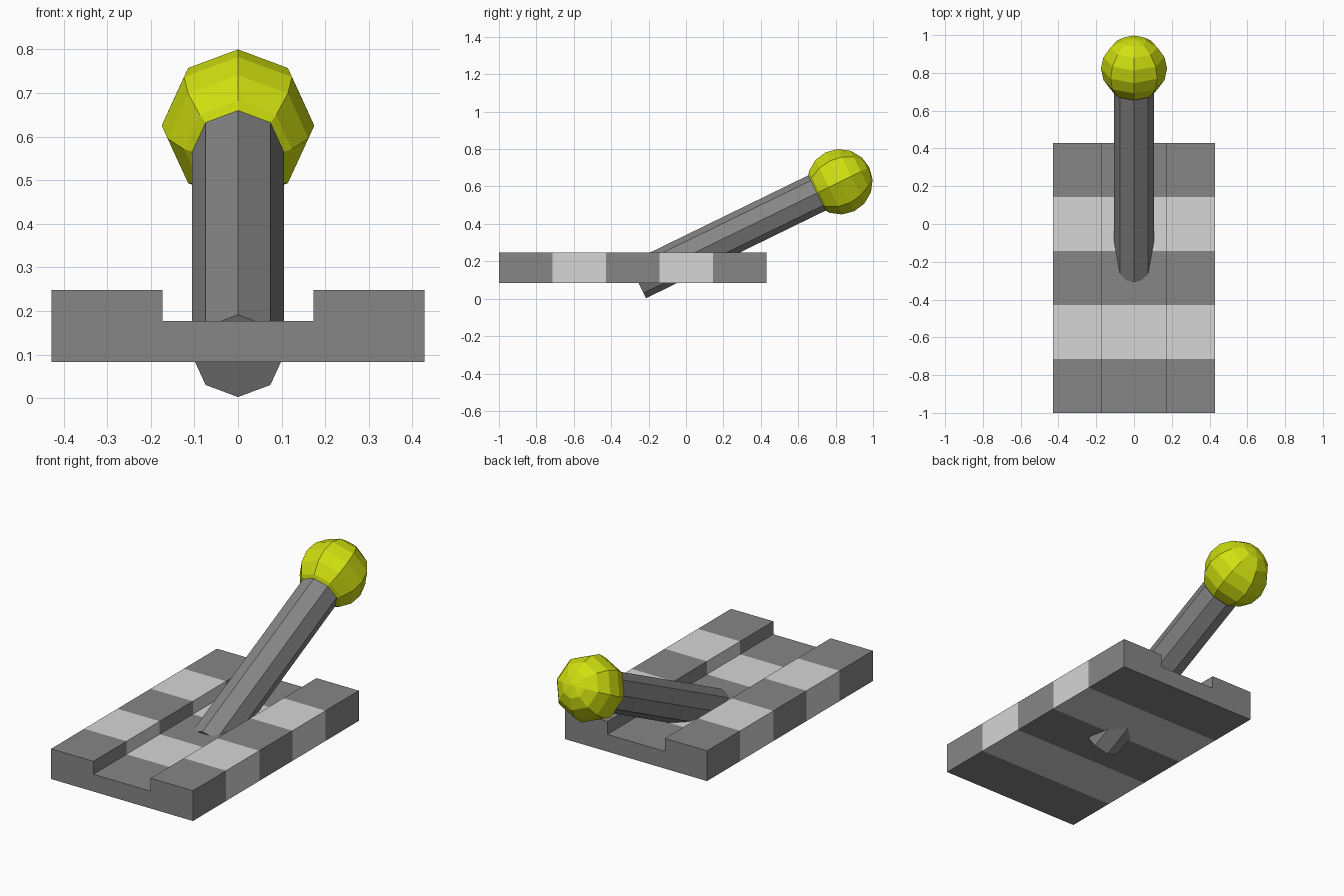
import bpy, bmesh, math
from mathutils import Matrix, Vector

cube = bpy.data.objects.get("Cube")
if cube:
    bpy.data.objects.remove(cube, do_unlink=True)


def material(name, rgb):
    m = bpy.data.materials.new(name)
    m.use_nodes = True
    m.diffuse_color = (*rgb, 1)
    m.node_tree.nodes["Principled BSDF"].inputs["Base Color"].default_value = (*rgb, 1)
    return m


dark = material("dark grey", (0.24, 0.24, 0.24))
light = material("light grey", (0.67, 0.67, 0.67))
yellow = material("yellow green", (0.63, 0.74, 0.005))


def finish(bm, name, mats, matrix=Matrix()):
    bmesh.ops.recalc_face_normals(bm, faces=bm.faces)
    mesh = bpy.data.meshes.new(name)
    bm.to_mesh(mesh)
    bm.free()
    for m in mats:
        mesh.materials.append(m)
    obj = bpy.data.objects.new(name, mesh)
    obj.matrix_world = matrix
    bpy.context.collection.objects.link(obj)
    return obj


# Striped base: a channelled profile swept through five bands
half, groove = 0.428, 0.173
bottom, floor, top = 0.083, 0.177, 0.248
right_side = [(half, bottom), (half, top), (groove, top), (groove, floor)]
profile = right_side + [(-x, z) for x, z in reversed(right_side)]
front, back, bands = -1.0, 0.43, 5

bm = bmesh.new()
rings = []
for i in range(bands + 1):
    y = front + (back - front) * i / bands
    rings.append([bm.verts.new((x, y, z)) for x, z in profile])
n = len(profile)
for i in range(bands):
    for j in range(n):
        k = (j + 1) % n
        face = bm.faces.new((rings[i][j], rings[i][k], rings[i + 1][k], rings[i + 1][j]))
        face.material_index = i % 2
bm.faces.new(rings[0])
bm.faces.new(rings[-1])
finish(bm, "striped_base", [dark, light])

# Lever and knob share one tilted axis, with local z running along the lever
length = 1.205
tilt = Matrix.Rotation(-math.radians(64), 4, 'X')
foot = Matrix.Translation(Vector((0, -0.26, 0.097))) @ tilt

# Eight-sided lever
bm = bmesh.new()
bmesh.ops.create_cone(bm, cap_ends=True, segments=8, radius1=0.105, radius2=0.105,
                      depth=length, matrix=Matrix.Translation((0, 0, length / 2)))
finish(bm, "lever", [dark], foot)

# Faceted ball knob
bm = bmesh.new()
bmesh.ops.create_uvsphere(bm, u_segments=8, v_segments=8, radius=0.175)
finish(bm, "knob", [yellow], foot @ Matrix.Translation((0, 0, length)))
